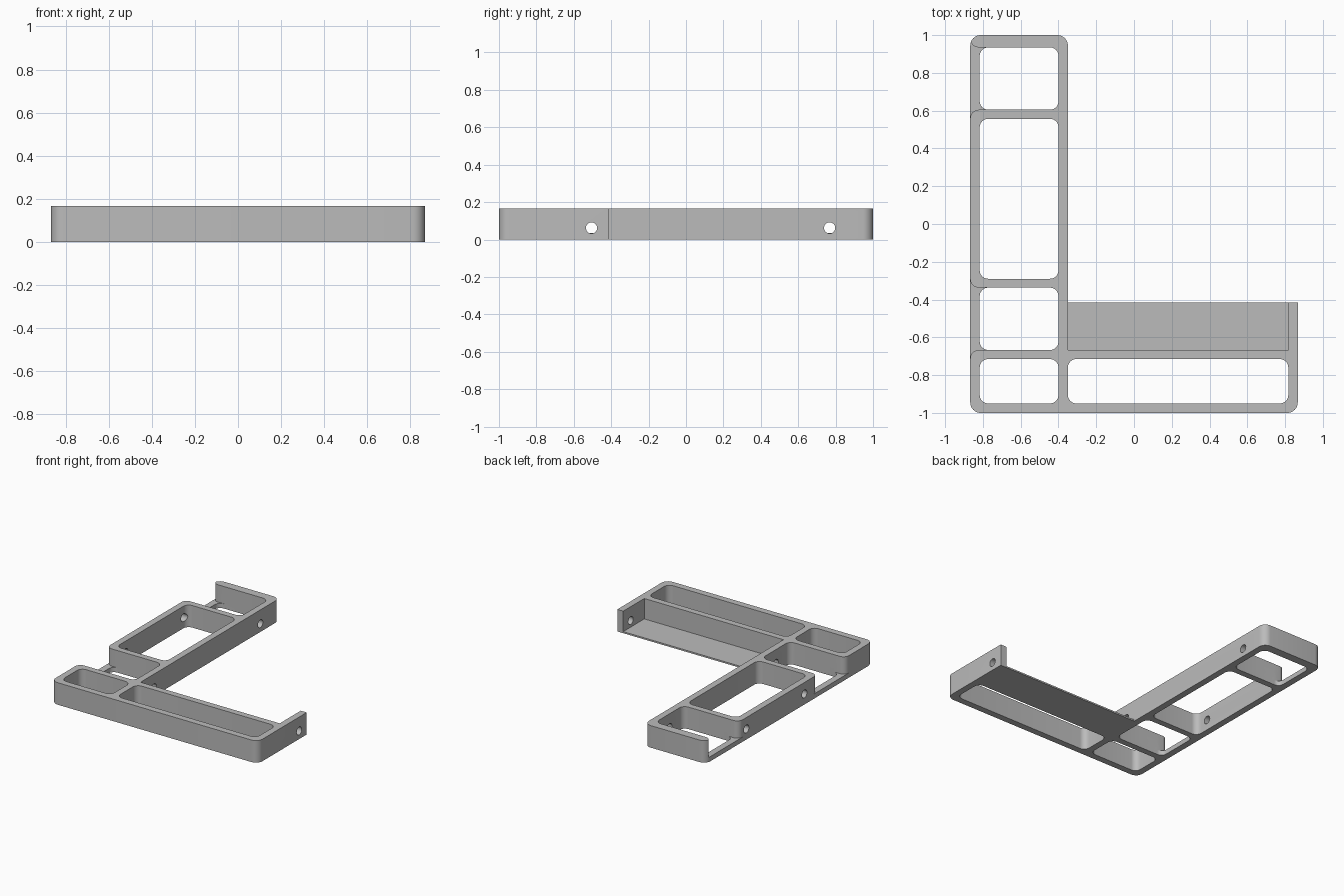
import bpy, bmesh, math
from mathutils import Vector, Matrix

cube = bpy.data.objects.get("Cube")
if cube:
    bpy.data.objects.remove(cube, do_unlink=True)

HEIGHT = 0.167
STRIP = 0.036        # low strip left in front of the open bays
SHELF = 0.012
LEFT, RIGHT = -0.867, 0.867
COL = -0.35          # right face of the tall column
WALL = 0.05
R_OUT, R_IN = 0.055, 0.045

grey = bpy.data.materials.new("plain grey")
grey.use_nodes = True
colour = (0.5, 0.5, 0.5, 1)
grey.diffuse_color = colour
grey.node_tree.nodes["Principled BSDF"].inputs["Base Color"].default_value = colour


def rounded(corners, steps=8):
    """Outline from (x, y, radius) corners, each right angle turned into an arc."""
    pts = []
    for i, (x, y, r) in enumerate(corners):
        p = Vector((x, y))
        if r == 0:
            pts.append(p)
            continue
        a = (Vector(corners[i - 1][:2]) - p).normalized() * r
        b = (Vector(corners[(i + 1) % len(corners)][:2]) - p).normalized() * r
        for k in range(steps + 1):
            t = math.pi / 2 * k / steps
            pts.append(p + a * (1 - math.sin(t)) + b * (1 - math.cos(t)))
    return pts


def new_object(name, bm):
    bmesh.ops.recalc_face_normals(bm, faces=bm.faces)
    mesh = bpy.data.meshes.new(name)
    bm.to_mesh(mesh)
    bm.free()
    mesh.materials.append(grey)
    obj = bpy.data.objects.new(name, mesh)
    bpy.context.collection.objects.link(obj)
    return obj


def prism(name, outline, z0, z1):
    bm = bmesh.new()
    face = bm.faces.new([bm.verts.new((p.x, p.y, z0)) for p in outline])
    top = bmesh.ops.extrude_face_region(bm, geom=[face])["geom"]
    verts = [v for v in top if isinstance(v, bmesh.types.BMVert)]
    bmesh.ops.translate(bm, verts=verts, vec=(0, 0, z1 - z0))
    return new_object(name, bm)


def box_outline(x0, x1, y0, y1, r=0):
    return rounded([(x0, y0, r), (x1, y0, r), (x1, y1, r), (x0, y1, r)])


def drill(x, y, z, radius=0.03):
    """Cylinder along x that passes through one wall."""
    bm = bmesh.new()
    turn = Matrix.Translation((x, y, z)) @ Matrix.Rotation(math.pi / 2, 4, 'Y')
    bmesh.ops.create_cone(bm, cap_ends=True, segments=24, radius1=radius,
                          radius2=radius, depth=0.2, matrix=turn)
    return new_object("hole_cutter", bm)


def cut(target, cutter):
    cutter.hide_render = True
    mod = target.modifiers.new("cut", 'BOOLEAN')
    mod.operation, mod.solver, mod.object = 'DIFFERENCE', 'EXACT', cutter
    bpy.ops.object.select_all(action='DESELECT')
    bpy.context.view_layer.objects.active = target
    target.select_set(True)
    bpy.ops.object.modifier_apply(modifier=mod.name)
    bpy.data.objects.remove(cutter, do_unlink=True)


# L-shaped frame with a short end wall beside the shelf
frame = prism("frame", rounded([
    (LEFT, -1, R_OUT), (RIGHT, -1, R_OUT), (RIGHT, -0.415, 0),
    (RIGHT - WALL, -0.415, 0), (RIGHT - WALL, -0.667, 0), (COL, -0.667, 0),
    (COL, 1, R_OUT), (LEFT, 1, R_OUT)]), 0, HEIGHT)

# Through windows in the column and in the foot
bays = [(-0.667, -0.337), (0.605, 0.935)]
column_windows = [(-0.95, -0.715), (-0.29, 0.557)] + bays
windows = [(LEFT + WALL, COL - WALL, y0, y1) for y0, y1 in column_windows]
windows.append((COL, RIGHT - WALL, -0.95, -0.715))
for x0, x1, y0, y1 in windows:
    cut(frame, prism("window_cutter", box_outline(x0, x1, y0, y1, R_IN), -0.1, 0.4))

# Bays open to the left, with rounded mouths above a low strip
for y0, y1 in bays:
    mouth = rounded([
        (-0.6, y0, 0), (LEFT, y0, R_IN), (LEFT, y0 - 0.06, 0), (LEFT - 0.1, y0 - 0.06, 0),
        (LEFT - 0.1, y1 + 0.06, 0), (LEFT, y1 + 0.06, 0), (LEFT, y1, R_IN), (-0.6, y1, 0)])
    cut(frame, prism("bay_cutter", mouth, STRIP, 0.4))

# Round holes through the side walls
holes = [(COL - WALL / 2, -0.505, 0.062), (COL - WALL / 2, 0.768, 0.062),
         (RIGHT - WALL / 2, -0.505, 0.062),
         (LEFT + WALL / 2, -0.18, 0.08), (LEFT + WALL / 2, 0.515, 0.08)]
for hole in holes:
    cut(frame, drill(*hole))

# Thin shelf behind the foot
shelf = prism("shelf", box_outline(COL, RIGHT - WALL, -0.667, -0.415), 0, SHELF)

# Smooth rounded corners, crisp edges
for obj in (frame, shelf):
    bpy.ops.object.select_all(action='DESELECT')
    bpy.context.view_layer.objects.active = obj
    obj.select_set(True)
    bpy.ops.object.shade_smooth_by_angle(angle=math.radians(30))
